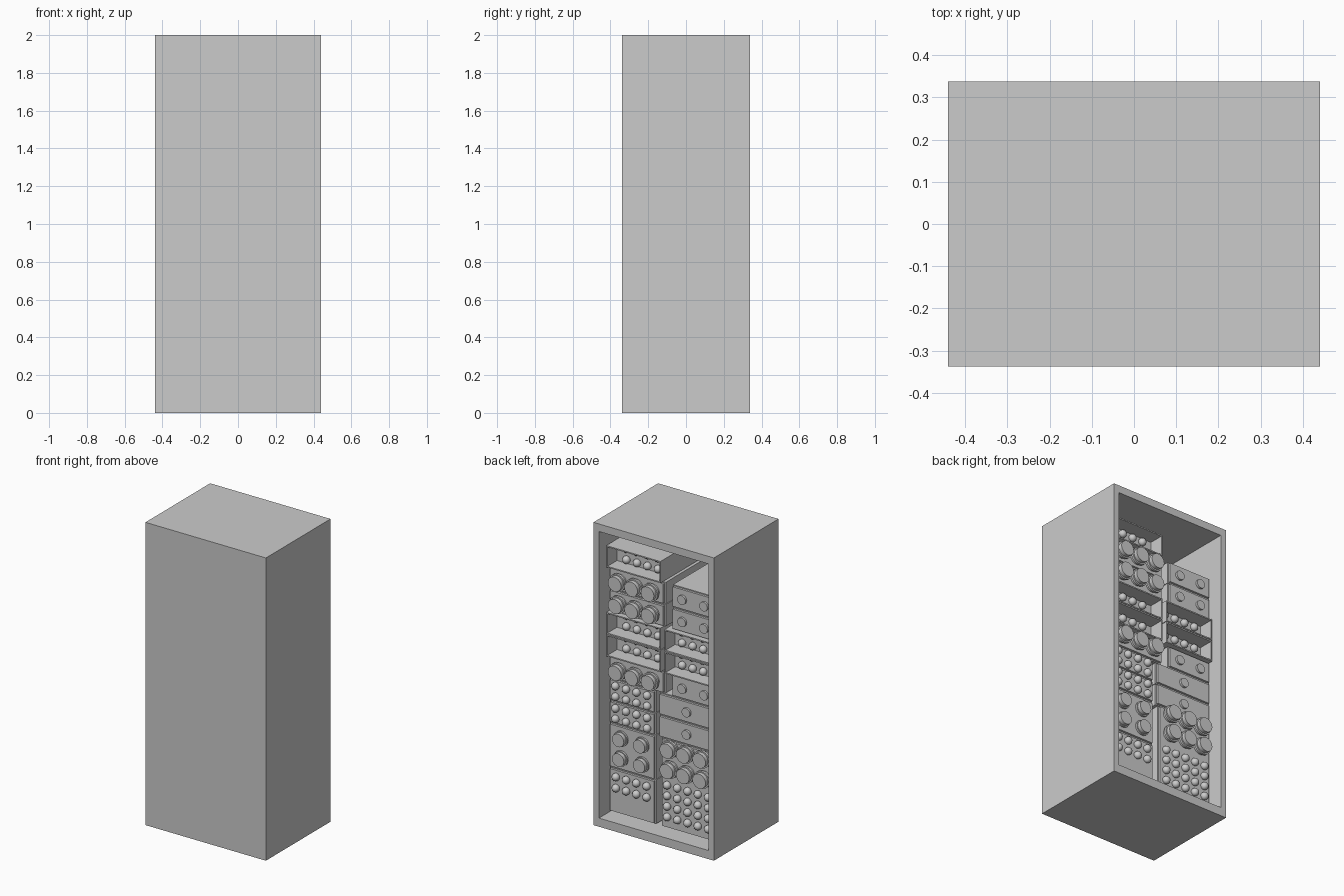
import bpy, bmesh, math
from mathutils import Matrix

if "Cube" in bpy.data.objects:
    bpy.data.objects.remove(bpy.data.objects["Cube"])

W, D, H = 0.88, 0.675, 2.0
BACK = D / 2              # open side of the cabinet
Z0, U = 0.07, 0.147       # lowest shelf height and rack unit
INNER = -D / 2 + 0.04     # inside of the closed front wall
FACE = BACK - 0.09        # plane of the module faces


def finish(bm, name, smooth=False):
    me = bpy.data.meshes.new(name)
    bm.to_mesh(me)
    bm.free()
    ob = bpy.data.objects.new(name, me)
    bpy.context.collection.objects.link(ob)
    if smooth:
        bpy.ops.object.select_all(action='DESELECT')
        ob.select_set(True)
        bpy.context.view_layer.objects.active = ob
        bpy.ops.object.shade_smooth_by_angle(angle=math.radians(40))
    return ob


def add_box(bm, x0, x1, y0, y1, z0, z1):
    m = Matrix.Translation(((x0 + x1) / 2, (y0 + y1) / 2, (z0 + z1) / 2))
    m = m @ Matrix.Diagonal((abs(x1 - x0), abs(y1 - y0), abs(z1 - z0), 1))
    bmesh.ops.create_cube(bm, size=1, matrix=m)


def add_disc(bm, x, y, z, r, length):
    m = Matrix.Translation((x, y + length / 2, z)) @ Matrix.Rotation(math.pi / 2, 4, 'X')
    bmesh.ops.create_cone(bm, cap_ends=True, segments=24, radius1=r, radius2=r,
                          depth=length, matrix=m)


def grid(cx, cz, nx, nz, dx, dz):
    return [(cx + (i - (nx - 1) / 2) * dx, cz + (j - (nz - 1) / 2) * dz)
            for j in range(nz) for i in range(nx)]


def studs(points, y, name):
    bm = bmesh.new()
    for x, z in points:
        bmesh.ops.create_uvsphere(bm, u_segments=16, v_segments=10, radius=0.025,
                                  matrix=Matrix.Translation((x, y + 0.008, z)))
    finish(bm, name, True)


def knobs(points, name, tiers):
    bm = bmesh.new()
    for x, z in points:
        y = FACE
        for r, length in tiers:
            add_disc(bm, x, y, z, r, length)
            y += length
    finish(bm, name, True)


BIG = [(0.046, 0.02), (0.057, 0.015), (0.048, 0.025)]
MID = [(0.05, 0.012), (0.043, 0.025)]
SMALL = [(0.03, 0.014)]


def module(x0, x1, row, units, name):
    """Closed unit with a slightly smaller raised face plate."""
    z0, z1 = Z0 + row * U, Z0 + (row + units) * U
    bm = bmesh.new()
    add_box(bm, x0, x1, INNER, FACE - 0.015, z0 + 0.002, z1 - 0.002)
    add_box(bm, x0 + 0.008, x1 - 0.008, FACE - 0.015, FACE, z0 + 0.009, z1 - 0.009)
    finish(bm, name)
    return (x0 + x1) / 2, (z0 + z1) / 2


def tray(x0, x1, row, name):
    """Recessed unit: open box with studs on its back wall."""
    z0, z1 = Z0 + row * U + 0.002, Z0 + (row + 1) * U - 0.002
    front, back, t = BACK - 0.07, BACK - 0.17, 0.008
    bm = bmesh.new()
    add_box(bm, x0, x1, INNER, back, z0, z1)
    for a, b in ((x0, x0 + t), (x1 - t, x1)):
        add_box(bm, a, b, back, front, z0, z1)
    for a, b in ((z0, z0 + t), (z1 - t, z1)):
        add_box(bm, x0 + t, x1 - t, back, front, a, b)
    finish(bm, name)
    studs(grid((x0 + x1) / 2, (z0 + z1) / 2, 4, 2, 0.077, 0.072), back, name + "_studs")


# cabinet shell, open at the back
bm = bmesh.new()
add_box(bm, -W / 2, W / 2, -D / 2, INNER, 0, H)
for s in (-1, 1):
    add_box(bm, s * W / 2, s * (W / 2 - 0.04), INNER, BACK, 0, H)
for a, b in ((0, 0.057), (H - 0.05, H)):
    add_box(bm, -W / 2 + 0.04, W / 2 - 0.04, INNER, BACK, a, b)
finish(bm, "cabinet")

# column on the +x side
cx, cz = module(0.054, 0.39, 0, 2, "lower_stud_panel")
studs(grid(cx, cz + 0.06, 4, 2, 0.075, 0.073), FACE, "lower_studs")
cx, cz = module(0.054, 0.39, 2, 2, "four_knob_panel")
knobs(grid(cx, cz, 2, 2, 0.153, 0.13), "four_knobs", MID)
for row in (4, 5):
    cx, cz = module(0.054, 0.39, row, 1, "stud_panel")
    studs(grid(cx, cz, 4, 2, 0.077, 0.07), FACE, "panel_studs")
for row in (6, 9, 10):
    cx, cz = module(-0.015, 0.39, row, 1, "three_knob_panel")
    knobs(grid(cx, cz, 3, 1, 0.12, 0), "three_knobs", BIG)
for row in (7, 8, 11):
    tray(0.0, 0.395, row, "stud_tray")

# column on the -x side
cx, cz = module(-0.39, 0.01, 0, 4, "tall_panel")
knobs(grid(cx, 0.545, 3, 2, 0.12, 0.135), "tall_panel_knobs", BIG)
studs(grid(cx, 0.255, 5, 4, 0.075, 0.07), FACE, "tall_panel_studs")
for row in (4, 5):
    cx, cz = module(-0.39, 0.028, row, 1, "drawer")
    knobs([(cx, cz)], "drawer_knob", SMALL)
for row in (6, 9, 10):
    cx, cz = module(-0.39, -0.068, row, 1, "two_knob_panel")
    knobs(grid(cx, cz, 2, 1, 0.16, 0), "two_knobs", SMALL)
for row in (7, 8):
    tray(-0.39, -0.03, row, "stud_tray")
